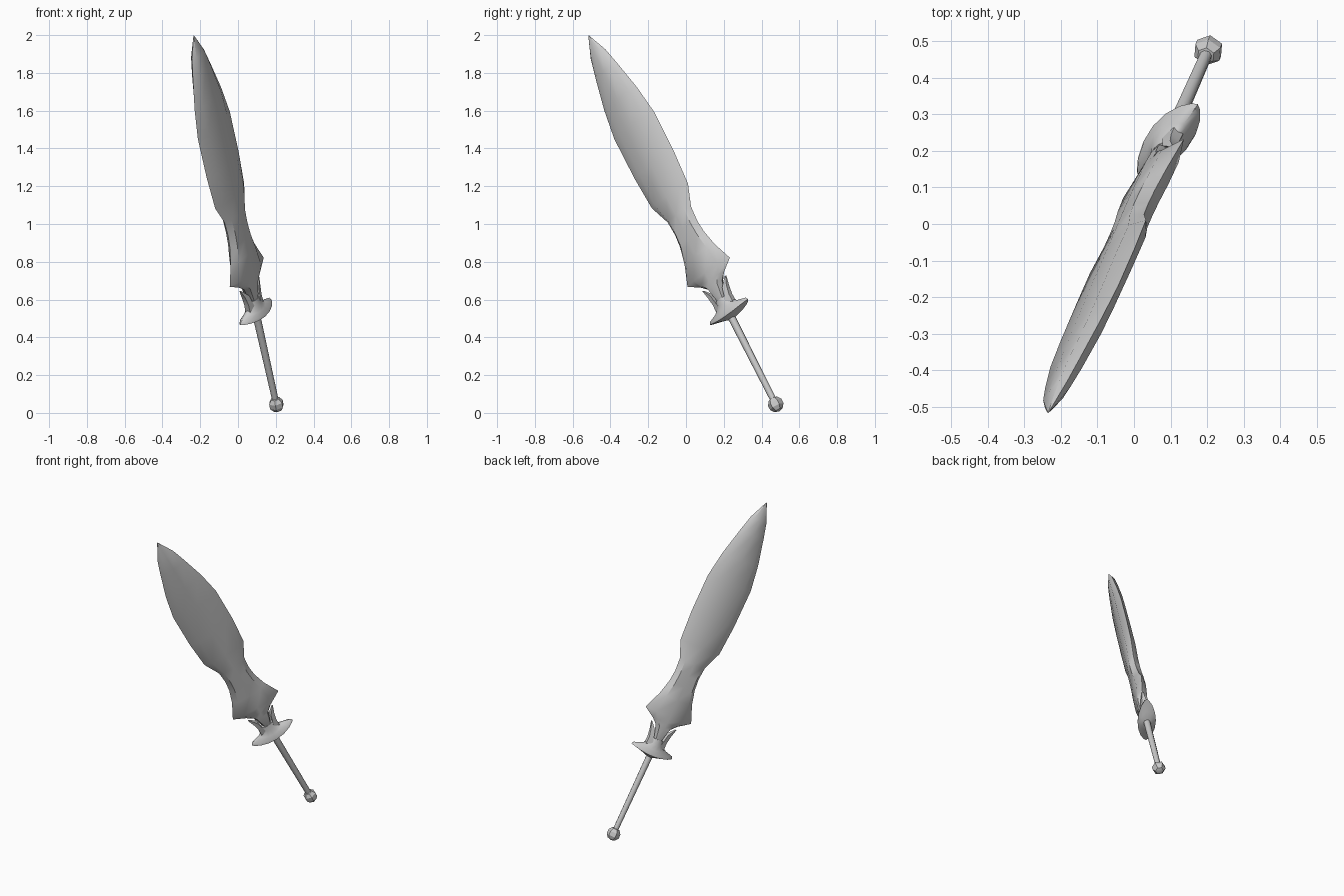
import bpy, bmesh, math
from mathutils import Matrix, Vector

if "Cube" in bpy.data.objects:
    bpy.data.objects.remove(bpy.data.objects["Cube"])

# Sword frame: local x = blade width, y = thickness, z = along the sword from the pommel
A = Vector((-0.196, -0.444, 0.875)).normalized()
W = Vector((0.557, 0.697, 0.453))
W = (W - A * W.dot(A)).normalized()
N = A.cross(W)
FRAME = Matrix((W, N, A)).transposed().to_4x4()
FRAME.translation = (0.203, 0.475, 0.045)

metal = bpy.data.materials.new("grey_metal")
metal.diffuse_color = (0.6, 0.6, 0.6, 1)
metal.use_nodes = True
metal.node_tree.nodes["Principled BSDF"].inputs["Base Color"].default_value = metal.diffuse_color


def finish(name, bm, angle=35):
    bmesh.ops.recalc_face_normals(bm, faces=bm.faces)
    bm.transform(FRAME)
    me = bpy.data.meshes.new(name)
    bm.to_mesh(me)
    bm.free()
    me.materials.append(metal)
    ob = bpy.data.objects.new(name, me)
    bpy.context.collection.objects.link(ob)
    bpy.ops.object.select_all(action='DESELECT')
    bpy.context.view_layer.objects.active = ob
    ob.select_set(True)
    bpy.ops.object.shade_smooth_by_angle(angle=math.radians(angle))
    return ob


def loft(name, rings, angle=35):
    """Bridge equal-sized rings of points and cap both ends."""
    bm = bmesh.new()
    vs = [[bm.verts.new(p) for p in r] for r in rings]
    n = len(vs[0])
    for a, b in zip(vs, vs[1:]):
        for i in range(n):
            j = (i + 1) % n
            bm.faces.new((a[i], a[j], b[j], b[i]))
    bm.faces.new(vs[0][::-1])
    bm.faces.new(vs[-1])
    return finish(name, bm, angle)


def circle(t, r, n=8):
    return [(r * math.cos(i * math.tau / n), r * math.sin(i * math.tau / n), t)
            for i in range(n)]


# Leaf-shaped blade: (distance along, half width, half thickness)
BLADE = [(0.62, 0.020, 0.022), (0.66, 0.034, 0.030), (0.722, 0.052, 0.034),
         (0.755, 0.09, 0.034), (0.80, 0.163, 0.034), (0.91, 0.115, 0.036),
         (1.0, 0.091, 0.036), (1.07, 0.084, 0.036), (1.15, 0.09, 0.035),
         (1.262, 0.139, 0.034), (1.45, 0.152, 0.034), (1.69, 0.153, 0.032),
         (1.85, 0.127, 0.030), (2.02, 0.084, 0.026), (2.12, 0.056, 0.021),
         (2.233, 0.002, 0.001)]


def blade_ring(t, w, n):
    k = min(0.7 * w, 0.095)
    return [(w, 0, t), (k, n * 0.85, t), (0, n, t), (-k, n * 0.85, t),
            (-w, 0, t), (-k, -n * 0.85, t), (0, -n, t), (k, -n * 0.85, t)]


loft("blade", [blade_ring(*r) for r in BLADE], 40)


# Flared guard with a pointed oval outline and slightly raised ends
def guard_ring(t, a, b, lift, n=16):
    pts = []
    for i in range(n):
        ang = i * math.tau / n
        c, s = math.cos(ang), math.sin(ang)
        pts.append((a * c, b * s * abs(s) ** 0.4, t + lift * c * c))
    return pts


loft("guard", [guard_ring(0.522, 0.022, 0.022, 0),
               guard_ring(0.530, 0.07, 0.040, 0.008),
               guard_ring(0.538, 0.146, 0.056, 0.020),
               guard_ring(0.552, 0.138, 0.054, 0.020),
               guard_ring(0.575, 0.085, 0.044, 0.012),
               guard_ring(0.605, 0.056, 0.034, 0.0),
               guard_ring(0.640, 0.046, 0.028, 0.0)], 40)

# Two prongs that rise from the guard beside the blade root
PRONG = [(0.585, 0.020, 0.064, 0.026), (0.635, 0.034, 0.062, 0.024),
         (0.685, 0.046, 0.072, 0.020), (0.732, 0.084, 0.089, 0.006)]
for name, s in (("left_prong", -1), ("right_prong", 1)):
    loft(name, [[(s * i, -n, t), (s * o, -n * 0.6, t), (s * o, n * 0.6, t), (s * i, n, t)]
                for t, i, o, n in PRONG], 40)

# Slim round grip
loft("grip", [circle(0.01, 0.017), circle(0.30, 0.019), circle(0.56, 0.021)], 50)

# Faceted ball pommel
bm = bmesh.new()
bmesh.ops.create_uvsphere(bm, u_segments=6, v_segments=5, radius=0.042)
finish("pommel", bm, 30)
